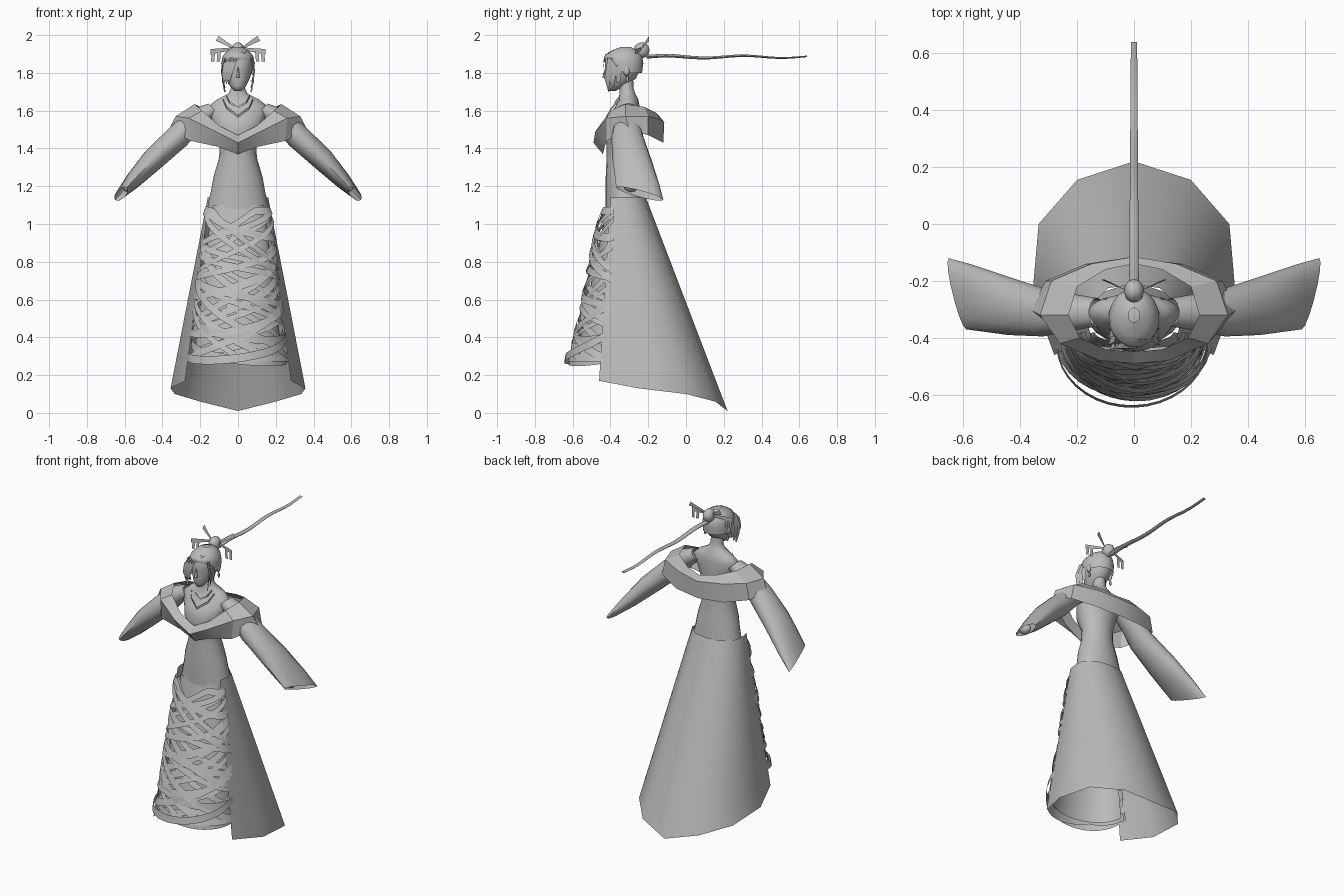
import bpy, bmesh, math, random
from math import sin, cos, pi, radians
from mathutils import Vector

random.seed(4)
cube = bpy.data.objects.get("Cube")
if cube:
    bpy.data.objects.remove(cube)

grey = bpy.data.materials.new("plain_grey")
grey.use_nodes = True
GREY = (0.5, 0.5, 0.5, 1)
grey.diffuse_color = GREY
grey.node_tree.nodes["Principled BSDF"].inputs["Base Color"].default_value = GREY


def sheet(name, strips, closed=False, caps=False, angle=40):
    """Skin one or more grids of points; closed joins each row into a ring."""
    bm = bmesh.new()
    for rows in strips:
        grid = [[bm.verts.new(p) for p in row] for row in rows]
        n = len(grid[0])
        for a, b in zip(grid, grid[1:]):
            for i in range(n if closed else n - 1):
                j = (i + 1) % n
                bm.faces.new((a[i], a[j], b[j], b[i]))
        if caps:
            bm.faces.new(grid[0])
            bm.faces.new(grid[-1])
    bmesh.ops.recalc_face_normals(bm, faces=bm.faces)
    me = bpy.data.meshes.new(name)
    bm.to_mesh(me)
    bm.free()
    me.materials.append(grey)
    me.polygons.foreach_set("use_smooth", [True] * len(me.polygons))
    me.set_sharp_from_angle(angle=radians(angle))
    ob = bpy.data.objects.new(name, me)
    bpy.context.collection.objects.link(ob)
    return ob


def ring(z, cy, rx, ry, n=20):
    return [(rx * sin(2 * pi * i / n), cy - ry * cos(2 * pi * i / n), z) for i in range(n)]


def ribbon(path, across):
    """Flat band along path; across is the width vector, or one per point."""
    vs = across if isinstance(across, list) else [across] * len(path)
    return [[Vector(p) - Vector(v) / 2 for p, v in zip(path, vs)],
            [Vector(p) + Vector(v) / 2 for p, v in zip(path, vs)]]


def mirrored(half):
    """Half row from front centre to back centre, completed as a ring."""
    return half + [(-x, y, z) for x, y, z in half[-2:0:-1]]


def flip(path, s):
    return [(s * x, y, z) for x, y, z in path]


def ball(name, centre, size, seg=14):
    bm = bmesh.new()
    bmesh.ops.create_uvsphere(bm, u_segments=seg, v_segments=seg // 2 + 1, radius=1)
    for v in bm.verts:
        v.co = Vector([c + k * s for c, k, s in zip(centre, v.co, size)])
    me = bpy.data.meshes.new(name)
    bm.to_mesh(me)
    bm.free()
    me.materials.append(grey)
    me.polygons.foreach_set("use_smooth", [True] * len(me.polygons))
    bpy.context.collection.objects.link(bpy.data.objects.new(name, me))


# Torso with hips, waist, bust, shoulders and neck
torso = [(1.08, -.32, .165, .105), (1.18, -.325, .142, .1), (1.25, -.33, .13, .095),
         (1.35, -.335, .1, .085), (1.42, -.335, .097, .085), (1.5, -.345, .12, .105),
         (1.57, -.33, .145, .085), (1.62, -.31, .16, .065), (1.66, -.305, .11, .052),
         (1.69, -.31, .05, .042), (1.72, -.315, .037, .037), (1.78, -.32, .035, .04)]
sheet("torso", [[ring(*t) for t in torso]], closed=True, angle=60)

# Head, nose, hair cap and bun
head = [(1.705, -.39, .018, .02), (1.73, -.375, .042, .046), (1.77, -.345, .062, .08),
        (1.82, -.335, .077, .092), (1.87, -.335, .08, .095), (1.91, -.33, .062, .075),
        (1.93, -.325, .03, .035)]
sheet("head", [[ring(*h) for h in head]], closed=True, caps=True, angle=70)
sheet("nose", [[ring(1.775, -.43, .012, .016, 6), ring(1.785, -.425, .01, .014, 6),
                ring(1.83, -.423, .004, .005, 6)]], closed=True, caps=True)
cap = []
for z, cy, rx, ry in [(1.80, -.325, .085, .092), (1.85, -.33, .089, .104),
                      (1.89, -.33, .08, .098), (1.92, -.325, .055, .066),
                      (1.937, -.32, .02, .025)]:
    cap.append([(x, y, z + max(0, -.33 - y) * max(0, 1.9 - z) * 6)
                for x, y, z in ring(z, cy, rx, ry)])
sheet("hair_cap", [cap], closed=True, angle=60)
ball("hair_bun", (0, -.235, 1.92), (.035, .042, .042))

# Loose locks beside the face and a fringe swept over one eye
locks = []
for s in (1, -1):
    for y, low, w in [(-.40, 1.70, .03), (-.375, 1.72, .035), (-.345, 1.76, .03)]:
        path = [(.065, y, 1.88), (.086, y - .01, 1.81), (.078, y - .015, 1.75), (.07, y - .01, low)]
        locks.append(ribbon(flip(path, s), [(s * .008, -w * k, 0) for k in (1, 1, .7, .1)]))
for dx in (0, .02, .04):
    path = [(.03 - dx, -.405, 1.905), (-.02 - dx, -.437, 1.86),
            (-.04 - dx * .8, -.44, 1.80), (-.05 - dx * .6, -.42, 1.74)]
    locks.append(ribbon(path, [(.035 * k, 0, .02 * k) for k in (1, 1, .8, .1)]))
sheet("hair_locks", locks)

# Ears with drop earrings
for s, side in ((1, "left"), (-1, "right")):
    ball(side + "_ear", (s * .08, -.315, 1.81), (.01, .018, .026), 8)
    ball(side + "_earring", (s * .08, -.31, 1.765), (.006, .008, .018), 8)

# Long thin tail streaming back from the bun
tail = []
for i in range(25):
    t = i / 24
    y, z = -.21 + .85 * t, 1.885 + .006 * sin(t * 13)
    w, h = .017 - .006 * t, .010 - .006 * t
    tail.append([(w * cos(a * pi / 4), y, z + h * sin(a * pi / 4)) for a in range(8)])
sheet("hair_tail", [tail], closed=True, caps=True, angle=60)

# Fan-shaped hairpins with hanging ends
pins = []
for s in (1, -1):
    pins.append(ribbon(flip([(.01, -.24, 1.925), (.11, -.195, 1.983)], s),
                       [(0, 0, .008), (-s * .014, 0, .026)]))
    pins.append(ribbon(flip([(.01, -.23, 1.93), (.145, -.27, 1.912)], s),
                       [(0, 0, .012), (0, 0, .028)]))
    for x in (.10, .13):
        pins.append(ribbon(flip([(x, -.262, 1.915), (x + .004, -.265, 1.86)], s), (.018, 0, 0)))
sheet("hairpins", pins)

# Layered pointed necklaces
chains = []
for x, top, low, y in [(.06, 1.675, 1.615, -.385), (.08, 1.66, 1.57, -.42)]:
    half = [(x, -.352, top), (x * .75, (y - .365) / 2, (top + low) / 2), (0, y, low)]
    chains.append(ribbon(half + flip(half[-2::-1], -1), (0, 0, .012)))
sheet("necklaces", chains)

# Off-the-shoulder shawl: neckline, crest and lower edge
top = [(0, -.45, 1.47), (.1, -.44, 1.52), (.19, -.4, 1.6), (.23, -.32, 1.635),
       (.2, -.22, 1.62), (.1, -.16, 1.59), (0, -.14, 1.57)]
crest = [(0, -.49, 1.43), (.12, -.48, 1.49), (.26, -.42, 1.56), (.33, -.32, 1.57),
         (.29, -.2, 1.57), (.15, -.14, 1.555), (0, -.115, 1.54)]
low = [(0, -.44, 1.37), (.11, -.43, 1.41), (.25, -.42, 1.44), (.365, -.3, 1.5),
       (.31, -.2, 1.47), (.17, -.14, 1.44), (0, -.12, 1.43)]
sheet("shawl", [[mirrored(r) for r in (top, crest, low)]], closed=True, angle=30)

# Wide sleeves, cut on a slant at the wrist, with hands inside
arm = [(.13, -.31, 1.61, .04, .05, 0), (.22, -.31, 1.56, .06, .065, 0),
       (.32, -.31, 1.46, .068, .085, 0), (.45, -.285, 1.34, .062, .105, .1),
       (.55, -.26, 1.235, .045, .118, .25), (.62, -.245, 1.16, .025, .125, .35)]
for s, side in ((1, "left"), (-1, "right")):
    rows = []
    for x, y, z, t, w, slant in arm:
        row = []
        for i in range(14):
            a = 2 * pi * i / 14
            d = w * cos(a) * slant
            row.append((s * (x + .7 * t * sin(a) + d * .7), y + w * cos(a),
                        z + .7 * t * sin(a) - d * .75))
        rows.append(row)
    sheet(side + "_sleeve", [rows], closed=True, angle=50)
    ball(side + "_hand", (s * .585, -.29, 1.2), (.03, .04, .03), 10)

# Overskirt: open at the front, trailing at the back
waist = [(.15, -.4, 1.14), (.16, -.36, 1.14), (.158, -.29, 1.14), (.09, -.225, 1.14), (0, -.212, 1.14)]
hem = [(.28, -.46, .17), (.357, -.25, .13), (.335, 0, .1), (.2, .155, .06), (0, .22, .01)]


def level(t):
    half = [Vector(a).lerp(Vector(b), t) for a, b in zip(waist, hem)]
    return half + [Vector((-p.x, p.y, p.z)) for p in half[-2::-1]]


sheet("overskirt", [[level(i / 8) for i in range(9)]], angle=60)


# Front underskirt: lining wrapped in crossing ribbons
def lace(u, z, off=0):
    f, a = (1.1 - z) / .83, u * pi / 2
    return Vector(((.15 + .1 * f + off) * sin(a),
                   -.38 - .02 * f - (.05 + .15 * f + off) * cos(a), z))


sheet("underskirt_lining", [[[lace(u / 8, z, -.012) for u in range(-8, 9)]
                             for z in (1.1, .8, .5, .28)]], angle=60)
bands = []
for i in range(15):
    for s in (1, -1):
        z0 = .36 + .049 * i + random.uniform(-.02, .02)
        rise, sag = s * random.uniform(.06, .24), random.uniform(0, .07)
        lift, w = random.uniform(.002, .022), random.uniform(.03, .045)
        rows = [[], []]
        for k in range(-8, 9):
            u = k / 8
            z = min(1.07, max(.29, z0 + rise * u - sag * (1 - u * u)))
            rows[0].append(lace(u, z - w / 2, lift + .008))
            rows[1].append(lace(u, z + w / 2, lift))
        bands.append(rows)
sheet("underskirt_ribbons", bands, angle=60)

# Loose ribbon loops around the bottom of the underskirt
loops = []
for z0, rise, sag, off in [(.37, .06, .08, .045), (.34, -.05, .06, .02), (.46, -.06, .06, .025)]:
    pts = [k / 10 for k in range(-10, 11)]
    mid = [z0 + rise * u - sag * (1 - u * u) for u in pts]
    loops.append([[lace(u, z + d, off * (1 - .5 * u * u)) for u, z in zip(pts, mid)]
                  for d in (-.022, .022)])
sheet("underskirt_loops", loops, angle=60)
